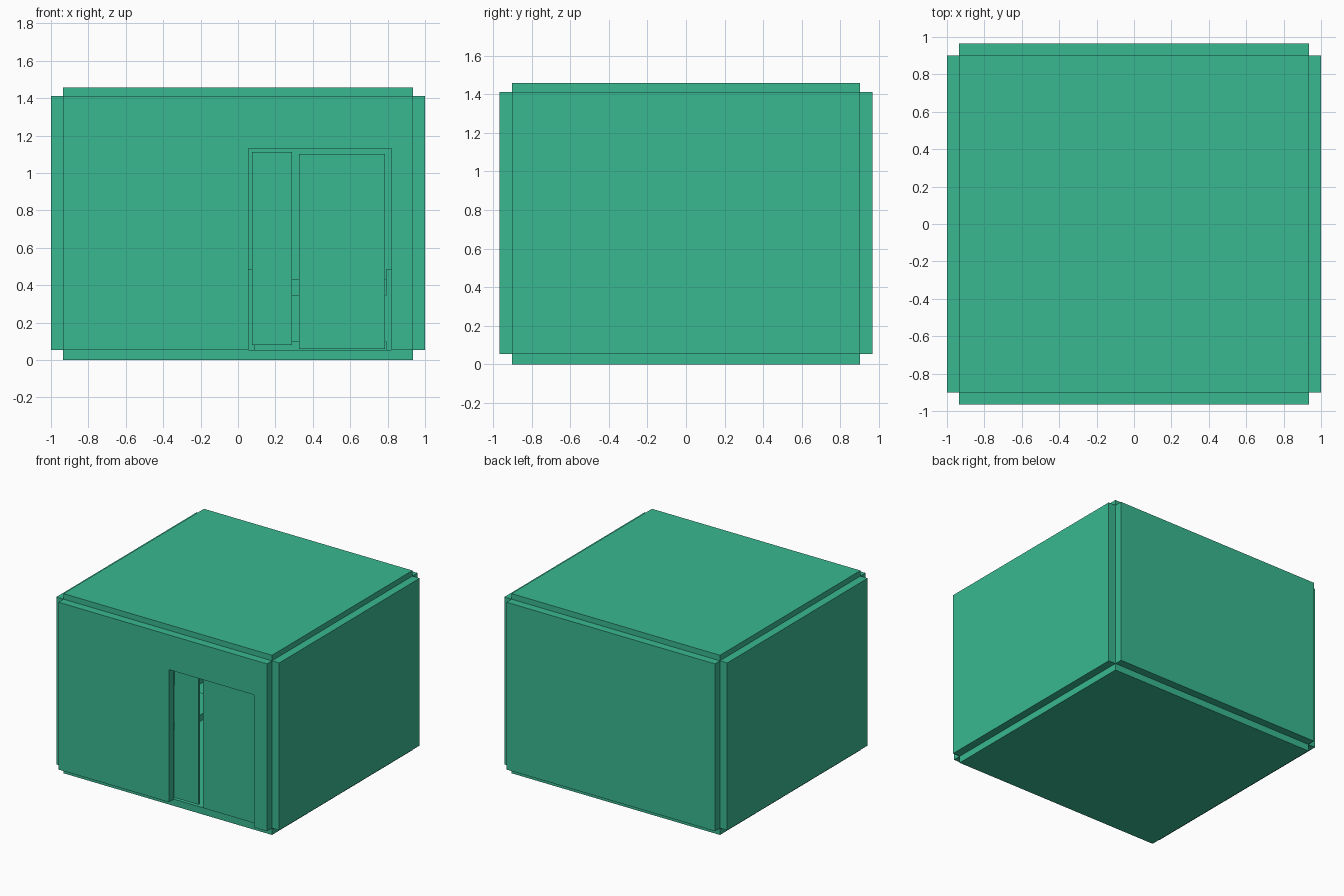
import bpy, bmesh

if "Cube" in bpy.data.objects:
    bpy.data.objects.remove(bpy.data.objects["Cube"])

mat = bpy.data.materials.new("green")
mat.diffuse_color = (0.04, 0.48, 0.28, 1)
mat.use_nodes = True
mat.node_tree.nodes["Principled BSDF"].inputs["Base Color"].default_value = mat.diffuse_color


def finish(name, bm):
    bmesh.ops.recalc_face_normals(bm, faces=bm.faces)
    me = bpy.data.meshes.new(name)
    bm.to_mesh(me)
    bm.free()
    ob = bpy.data.objects.new(name, me)
    me.materials.append(mat)
    bpy.context.collection.objects.link(ob)
    return ob


def box(name, x, y, z):
    """Box from (min, max) ranges on each axis."""
    bm = bmesh.new()
    bmesh.ops.create_cube(bm, size=1)
    for v in bm.verts:
        v.co = [r[0] if c < 0 else r[1] for c, r in zip(v.co, (x, y, z))]
    return finish(name, bm)


def extruded_outline(name, points, y0, y1):
    """Outline in x/z pushed through from y0 to y1."""
    bm = bmesh.new()
    face = bm.faces.new([bm.verts.new((x, y0, z)) for x, z in points])
    new = bmesh.ops.extrude_face_region(bm, geom=[face])["geom"]
    verts = [g for g in new if isinstance(g, bmesh.types.BMVert)]
    bmesh.ops.translate(bm, verts=verts, vec=(0, y1 - y0, 0))
    return finish(name, bm)


IX, IY, Z0, Z1 = 0.935, 0.90, 0.055, 1.412   # inside of the room
OX, OY, TOP = 1.0, 0.965, 1.457              # outside of the slabs

# Room shell: slabs that meet only along their inner edges
box("floor", (-IX, IX), (-IY, IY), (0, Z0))
box("roof", (-IX, IX), (-IY, IY), (Z1, TOP))
box("back_wall", (-IX, IX), (IY, OY), (Z0, Z1))
box("left_wall", (-OX, -IX), (-IY, IY), (Z0, Z1))
box("right_wall", (IX, OX), (-IY, IY), (Z0, Z1))

# Front wall with the doorway cut out of its outline
DL, DR, DT = 0.055, 0.82, 1.13
extruded_outline("front_wall",
                 [(-IX, Z0), (DL, Z0), (DL, DT), (DR, DT),
                  (DR, Z0), (IX, Z0), (IX, Z1), (-IX, Z1)], -OY, -IY)

# Narrow and wide door leaves, set back in the opening
box("narrow_door", (0.075, 0.29), (-0.92, -0.90), (0.08, 1.112))
box("wide_door", (0.325, 0.785), (-0.912, -0.895), (0.06, 1.102))

# Sofa against the back wall
box("sofa_base", (0.05, 0.83), (0.42, 0.85), (0.10, 0.27))
box("sofa_seat", (0.09, 0.79), (0.42, 0.76), (0.27, 0.345))
box("sofa_back", (0.09, 0.79), (0.76, 0.85), (0.27, 0.43))
for side, x in (("left", 0.01), ("right", 0.79)):
    box(f"sofa_{side}_arm", (x, x + 0.08), (0.42, 0.85), (Z0, 0.485))

# Low table with four legs
box("table_top", (-0.75, -0.27), (-0.32, 0.22), (0.29, 0.345))
for x in (-0.73, -0.33):
    for y in (-0.30, 0.16):
        box("table_leg", (x, x + 0.04), (y, y + 0.04), (Z0, 0.29))
